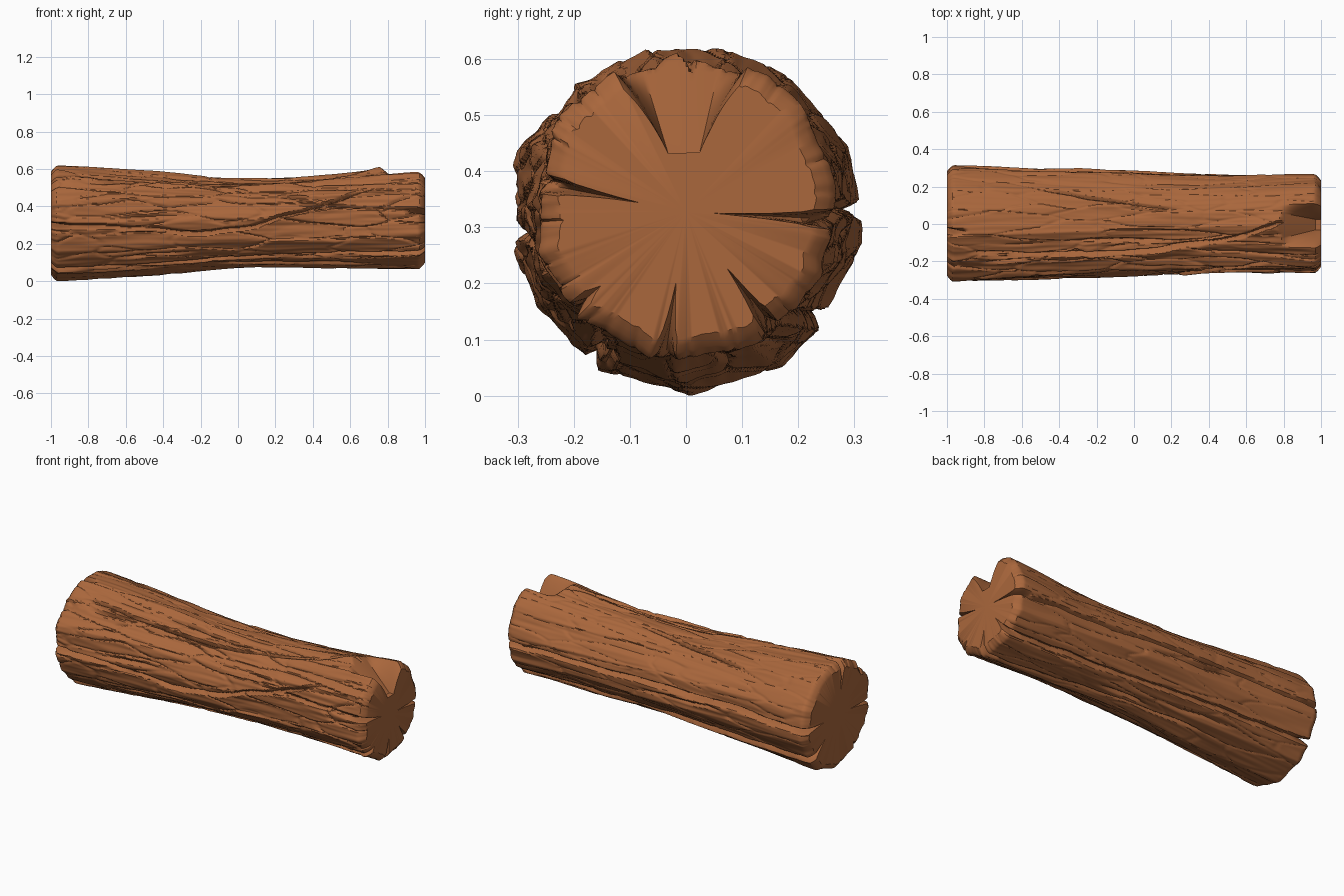
import bpy, bmesh, math, random
from mathutils import Vector, noise

if "Cube" in bpy.data.objects:
    bpy.data.objects.remove(bpy.data.objects["Cube"])

random.seed(4)
NT, NX = 360, 180      # samples around and along the log
CZ = 0.315             # height of the log axis

# Silhouette at five even steps along x
BACK = (.318, .295, .285, .264, .270)
FRONT = (.312, .298, .283, .257, .270)
TOP = (.612, .575, .535, .555, .605)
BOTTOM = (.000, .028, .066, .064, .060)

# Main grooves: x start, x end, raised lip, then angles at even steps (180 deg is the front)
GROOVES = [(-1, .75, .010, (186, 188, 194, 172, 140)),
           (-.9, 1, .014, (123, 129, 128, 108, 75)),
           (-1, 1, -.012, (0, 3, -2, -4)),
           (-1, 1, -.014, (-38, -42, -50, -54)),
           (-1, 1, .010, (238, 236, 228, 222)),
           (-.4, 1, .008, (285, 262)),
           (-.55, .28, .008, (46, 71)),
           (.3, 1, .008, (163, 168))]
# Minor grooves scattered over the bark, mostly on the front
for i in range(14):
    a = random.uniform(100, 260) if i < 10 else random.uniform(-80, 80)
    x = random.uniform(-1, .5)
    GROOVES.append((x, x + random.uniform(.3, .6), .006, (a, a + random.uniform(-7, 7))))

# Splits in the end faces: end, angle in degrees, depth
SPLITS = [(1, 169, .14), (1, -3, .17), (1, 262, .09), (1, 306, .08),
          (-1, 0, .12), (-1, 98, .13), (-1, 186, .13), (-1, 322, .10)]

# Irregular flat sides of the trunk: direction and distance
FLATS = [(i * 360 / 13 + random.uniform(-6, 6), random.uniform(.96, 1)) for i in range(13)]


def spline(vals, t):
    """Smooth curve through evenly spaced values, t from 0 to 1"""
    n = len(vals) - 1
    i = min(int(t * n), n - 1)
    u = t * n - i
    p0, p1, p2, p3 = (vals[min(max(k, 0), n)] for k in range(i - 1, i + 3))
    return p1 + .5 * u * (p2 - p0 + u * (2 * p0 - 5 * p1 + 4 * p2 - p3
                                         + u * (3 * (p1 - p2) + p3 - p0)))


def wrap(d):
    return (d + 180) % 360 - 180


def plates(x, c, s):
    """Long bark plates with small steps between them"""
    p = Vector((x * 2.2, c * 3.2, s * 3.2))
    p += noise.noise_vector(p * 1.5) * .22
    dist, pts = noise.voronoi(p)
    edge = min(1, (dist[1] - dist[0]) / .10)
    return .012 * noise.noise(pts[0] * 7.3) - .008 * (1 - edge)


def groove_row(x):
    """Angle, strength, lip and depth of every groove crossing this x"""
    row = []
    for i, (x0, x1, lip, angles) in enumerate(GROOVES):
        if not x0 <= x <= x1:
            continue
        g = spline(angles, (x - x0) / (x1 - x0)) + 2.5 * noise.noise(Vector((x * 6, i * 3.7, 0)))
        fade = min(1, (x - x0) / .15 if x0 > -1 else 1, (x1 - x) / .15 if x1 < 1 else 1)
        fade *= .8 + .6 * noise.noise(Vector((x * 3, i * 3.7, 5)))
        row.append((g, max(0, fade), lip, .034 if i < 5 else .022))
    return row


def radius(x, deg, grooves):
    th = math.radians(deg)
    c, s = math.cos(th), math.sin(th)
    t = (x + 1) / 2
    a = spline(BACK if c > 0 else FRONT, t)
    b = spline(TOP, t) - CZ if s > 0 else CZ - spline(BOTTOM, t)
    r = 1 / math.sqrt((c / a) ** 2 + (s / b) ** 2)
    # faceted trunk, slightly twisted along its length
    r *= min(d / max(.2, math.cos(math.radians(wrap(deg - p + 8 * x)))) for p, d in FLATS)
    # bark relief, stronger on the front and top
    rough = .45 + .55 * max(0, -c * .8 + s * .3)
    r += rough * plates(x, c, s)
    r += .010 * noise.noise(Vector((x * 1.6, c * 4, s * 4)))
    r += .005 * rough * noise.noise(Vector((x * 4 + 9, c * 13, s * 13)))
    for g, fade, lip, depth in grooves:
        d = math.radians(wrap(deg - g)) * .28
        r -= fade * depth * max(0, 1 - abs(d) / .015)
        if (d > 0) == (lip > 0):
            r += fade * abs(lip) * max(0, 1 - abs(d) / .07)
    # rounded-off rims
    edge = 1 - abs(x)
    rim = .035 + .012 * noise.noise(Vector((c * 4, s * 4, x)))
    if edge < rim:
        r -= .036 * (1 - edge / rim) ** 1.5
    # end splits
    for end, p, depth in SPLITS:
        e = 1 - x * end
        if e < .11:
            d = abs(math.radians(wrap(deg - p))) * .27
            r -= depth * (1 - e / .11) * max(0, 1 - d / .016)
    # broken-out hollow on top of the right end
    e = 1 - x
    if e < .24:
        off = wrap(deg - 92)
        side = min(1, max(0, (25 - abs(off)) / 10))
        floor = .105 / max(.5, math.cos(math.radians(off))) + max(0, e - .03) * .85
        r += (min(r, floor) - r) * side
    return max(r, .05)


# Log: rings along x, closed by a fan at each end
tips = [.97, .982, .992, 1]
xs = [-v for v in reversed(tips)] + [-.96 + 1.92 * i / NX for i in range(NX + 1)] + tips
bm = bmesh.new()
rings = []
for x in xs:
    grooves = groove_row(x)
    ring = []
    for j in range(NT):
        th = math.tau * j / NT
        r = radius(x, 360 * j / NT, grooves)
        ring.append(bm.verts.new((x, r * math.cos(th), CZ + r * math.sin(th))))
    rings.append(ring)
for a, b in zip(rings, rings[1:]):
    for j in range(NT):
        k = (j + 1) % NT
        bm.faces.new((a[j], a[k], b[k], b[j]))
for ring, x in ((rings[0], -1), (rings[-1], 1)):
    mid = bm.verts.new((x, 0, CZ))
    for j in range(NT):
        bm.faces.new((ring[j], ring[(j + 1) % NT], mid))
bmesh.ops.recalc_face_normals(bm, faces=bm.faces)

# Stand it on the ground
low = min(v.co.z for v in bm.verts)
bmesh.ops.translate(bm, verts=bm.verts, vec=(0, 0, -low))

mesh = bpy.data.meshes.new("log")
bm.to_mesh(mesh)
bm.free()
log = bpy.data.objects.new("log", mesh)
bpy.context.collection.objects.link(log)

wood = bpy.data.materials.new("brown wood")
wood.diffuse_color = (.40, .135, .045, 1)
wood.use_nodes = True
wood.node_tree.nodes["Principled BSDF"].inputs["Base Color"].default_value = wood.diffuse_color
mesh.materials.append(wood)

bpy.context.view_layer.objects.active = log
log.select_set(True)
bpy.ops.object.shade_smooth_by_angle(angle=math.radians(35))
